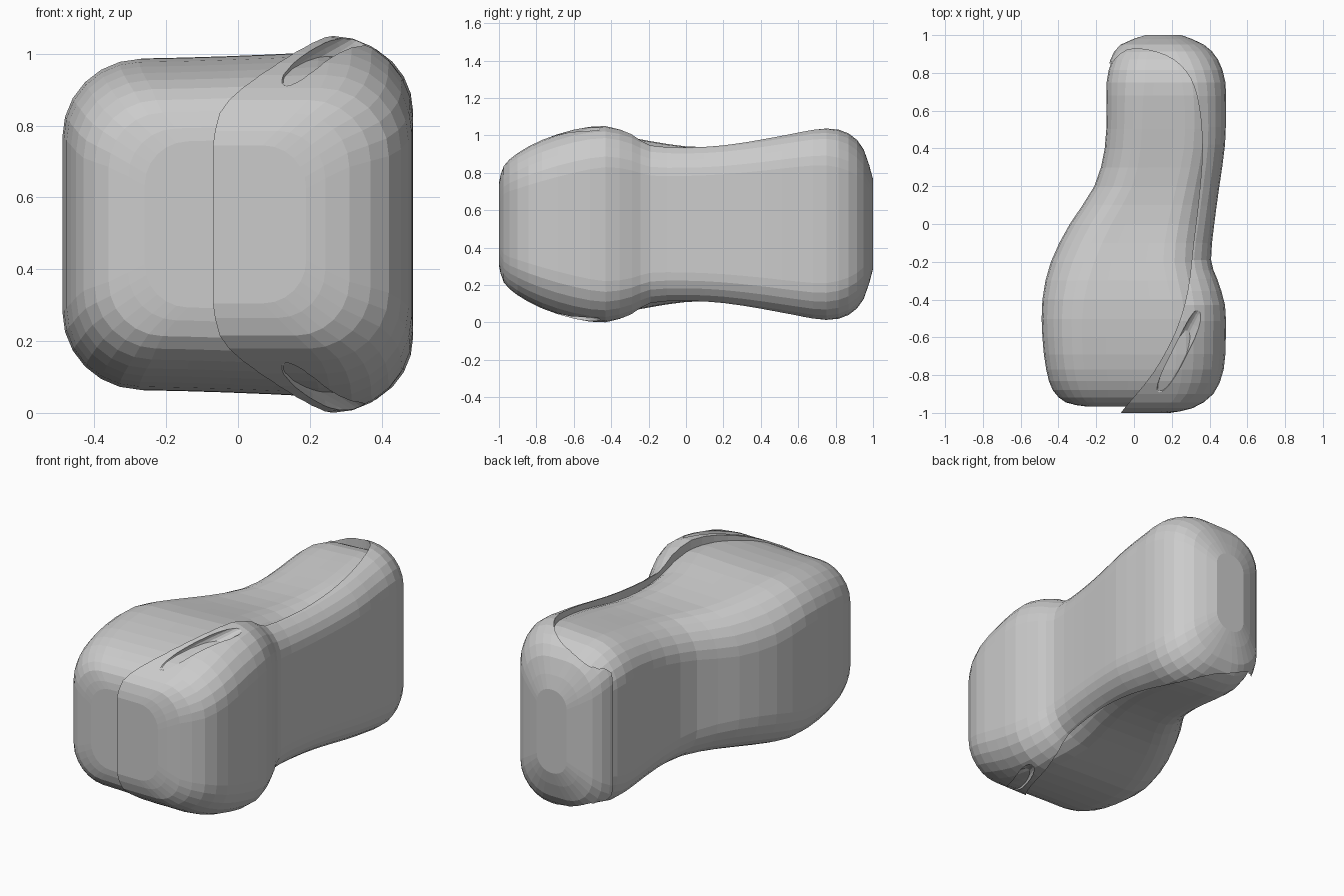
import bpy, bmesh, math
from mathutils import Vector

if "Cube" in bpy.data.objects:
    bpy.data.objects.remove(bpy.data.objects["Cube"])

MID = 0.525  # the form is symmetric above and below this height


def catmull(rows, steps):
    out = []
    for i in range(len(rows) - 1):
        a, b, c, d = (rows[max(i - 1, 0)], rows[i], rows[i + 1],
                      rows[min(i + 2, len(rows) - 1)])
        for s in range(steps):
            t = s / steps
            out.append([0.5 * (2 * q + (r - p) * t + (2 * p - 5 * q + 4 * r - u) * t * t
                               + (3 * q - p - 3 * r + u) * t ** 3)
                        for p, q, r, u in zip(a, b, c, d)])
    return out + [list(rows[-1])]


def make_object(name, bm):
    bmesh.ops.recalc_face_normals(bm, faces=bm.faces)
    me = bpy.data.meshes.new(name)
    bm.to_mesh(me)
    bm.free()
    ob = bpy.data.objects.new(name, me)
    bpy.context.collection.objects.link(ob)
    return ob


def loft(name, rows, segs=6, lift=0.0):
    """Rounded sections along y: (y, left, right, half height, radius).
    lift swells the section towards its right side."""
    bm = bmesh.new()
    rings = []
    for y, xl, xr, h, r in rows:
        pts = []
        for k, (cx, cz) in enumerate([(xr - r, h - r), (xl + r, h - r),
                                      (xl + r, r - h), (xr - r, r - h)]):
            for s in range(segs + 1):
                a = math.pi / 2 * (k + s / segs)
                pts.append((cx + r * math.cos(a), cz + r * math.sin(a)))
            if k in (0, 2):  # extra points across the top and bottom
                for s in (0.25, 0.5, 0.75):
                    x0, x1 = (xr - r, xl + r) if k == 0 else (xl + r, xr - r)
                    pts.append((x0 + (x1 - x0) * s, h if k == 0 else -h))
        rings.append([bm.verts.new((x, y, MID + z * (1 + lift * ((x - xl) / (xr - xl)) ** 2)))
                      for x, z in pts])
    n = len(rings[0])
    for p, q in zip(rings, rings[1:]):
        for i in range(n):
            bm.faces.new((p[i], p[(i + 1) % n], q[(i + 1) % n], q[i]))
    bm.faces.new(rings[0])
    bm.faces.new(rings[-1])
    return make_object(name, bm)


def subtract(target, cutter):
    m = target.modifiers.new("cut", 'BOOLEAN')
    m.operation = 'DIFFERENCE'
    m.solver = 'EXACT'
    m.object = cutter
    cutter.hide_render = True
    bpy.context.view_layer.objects.active = target
    bpy.ops.object.modifier_apply(modifier=m.name)
    bpy.data.objects.remove(cutter)


# Main body, rising slightly towards the shell
body_rows = [(-0.965, -0.26, 0.15, 0.23, 0.12), (-0.945, -0.36, 0.26, 0.31, 0.15),
             (-0.88, -0.43, 0.36, 0.375, 0.19), (-0.77, -0.465, 0.42, 0.42, 0.2),
             (-0.6, -0.485, 0.43, 0.45, 0.21), (-0.4, -0.485, 0.42, 0.46, 0.22),
             (-0.2, -0.44, 0.385, 0.43, 0.23), (0.0, -0.34, 0.40, 0.402, 0.22),
             (0.2, -0.21, 0.425, 0.402, 0.2), (0.4, -0.155, 0.455, 0.425, 0.19),
             (0.6, -0.145, 0.46, 0.452, 0.19), (0.75, -0.145, 0.455, 0.462, 0.2),
             (0.87, -0.115, 0.40, 0.42, 0.18), (0.94, -0.05, 0.33, 0.34, 0.14),
             (0.975, 0.05, 0.25, 0.24, 0.09)]
loft("main_body", catmull(body_rows, 2), lift=0.07)

# Raised side shell, lofted over the full outline and then trimmed along the seam
shell_rows = [(-1.0, -0.26, 0.19, 0.22, 0.12), (-0.975, -0.36, 0.31, 0.31, 0.15),
              (-0.9, -0.44, 0.42, 0.38, 0.19), (-0.77, -0.47, 0.475, 0.45, 0.22),
              (-0.6, -0.49, 0.486, 0.505, 0.23), (-0.43, -0.49, 0.482, 0.525, 0.22),
              (-0.29, -0.47, 0.44, 0.488, 0.2), (-0.19, -0.44, 0.408, 0.44, 0.18),
              (0.0, -0.34, 0.425, 0.428, 0.17), (0.2, -0.22, 0.452, 0.437, 0.17),
              (0.42, -0.16, 0.482, 0.467, 0.18), (0.6, -0.15, 0.486, 0.497, 0.19),
              (0.75, -0.15, 0.484, 0.515, 0.2), (0.87, -0.125, 0.445, 0.485, 0.2),
              (0.95, -0.07, 0.37, 0.40, 0.17), (1.0, 0.06, 0.25, 0.24, 0.09)]
shell = loft("side_shell", catmull(shell_rows, 2))

seam = [(-0.11, -1.06), (-0.055, -0.98), (0.1, -0.79), (0.22, -0.57), (0.285, -0.35),
        (0.315, -0.1), (0.345, 0.15), (0.362, 0.4), (0.345, 0.62), (0.3, 0.77),
        (0.21, 0.87), (0.08, 0.92), (-0.04, 0.92), (-0.12, 0.85)]
outline = catmull(seam, 3) + [[-0.9, 0.85], [-0.9, -1.06]]
bm = bmesh.new()
face = bm.faces.new([bm.verts.new((x, y, -0.5)) for x, y in outline])
ext = bmesh.ops.extrude_face_region(bm, geom=[face])
bmesh.ops.translate(bm, vec=(0, 0, 2.2),
                    verts=[v for v in ext["geom"] if isinstance(v, bmesh.types.BMVert)])
subtract(shell, make_object("seam_cutter", bm))

# Slim slots in the shell beside the seam, above and below
for side in (1, -1):
    bm = bmesh.new()
    bmesh.ops.create_uvsphere(bm, u_segments=16, v_segments=12, radius=1)
    cutter = make_object("slot_cutter", bm)
    cutter.scale = (0.042, 0.04, 0.3)
    cutter.rotation_mode = 'QUATERNION'
    cutter.rotation_quaternion = Vector((0.25, 0.5, side * 0.145)).to_track_quat('Z', 'Y')
    cutter.location = (0.245, -0.67, MID + side * 0.47)
    bpy.context.view_layer.update()
    subtract(shell, cutter)
